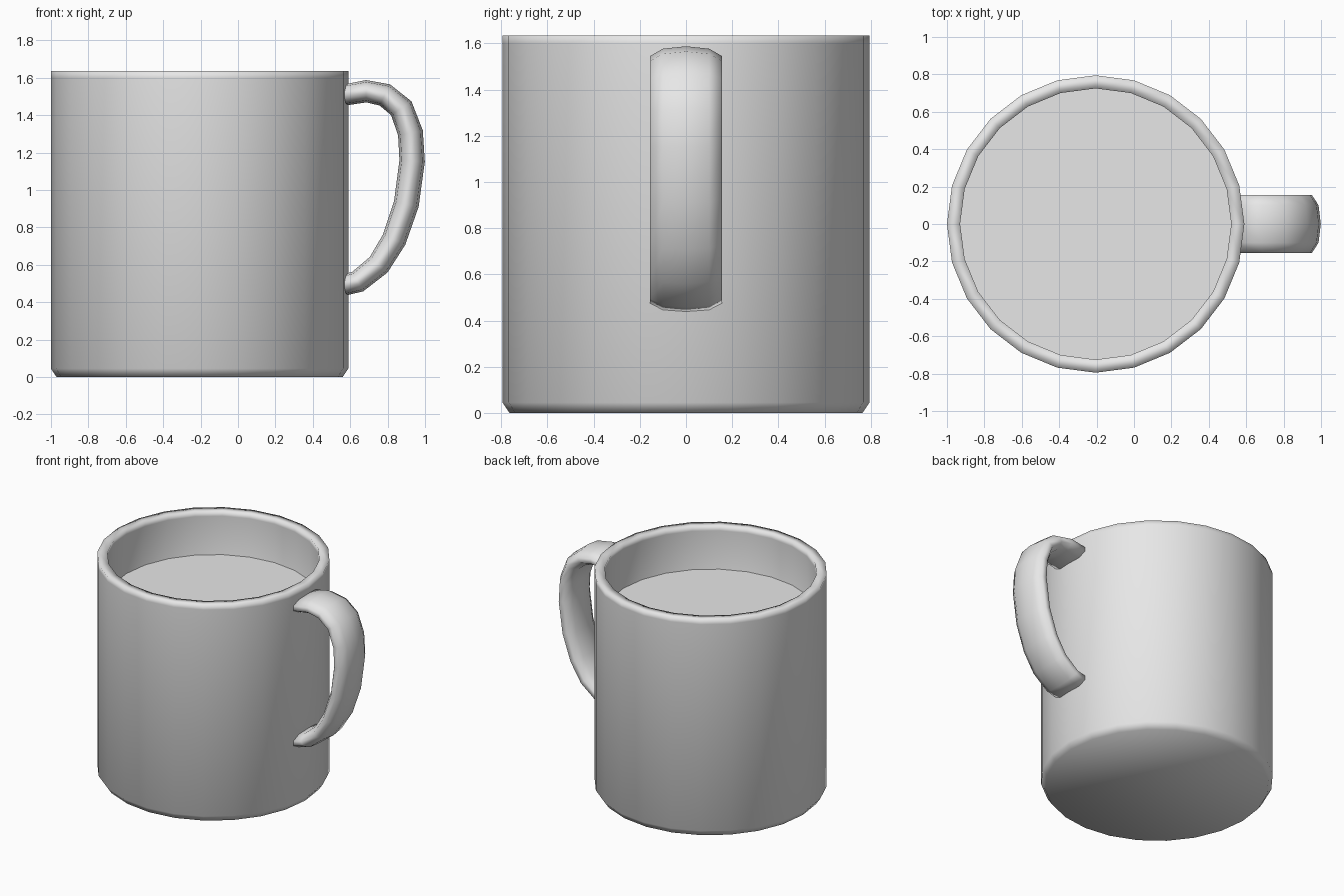
import bpy, bmesh
from math import cos, sin, tau
from mathutils import Vector

if "Cube" in bpy.data.objects:
    bpy.data.objects.remove(bpy.data.objects["Cube"], do_unlink=True)

SIDES = 24
CENTRE_X = -0.205

grey = bpy.data.materials.new("light_grey")
grey.use_nodes = True
grey.diffuse_color = (0.8, 0.8, 0.8, 1)
grey.node_tree.nodes["Principled BSDF"].inputs["Base Color"].default_value = (0.8, 0.8, 0.8, 1)


def loft(name, rings, smooth=True):
    """Skin a list of equal closed rings and cap both ends."""
    bm = bmesh.new()
    loops = [[bm.verts.new(p) for p in ring] for ring in rings]
    n = len(loops[0])
    for a, b in zip(loops, loops[1:]):
        for i in range(n):
            j = (i + 1) % n
            bm.faces.new((a[i], a[j], b[j], b[i]))
    bm.faces.new(loops[0])
    if len(loops) > 1:
        bm.faces.new(loops[-1])
        bmesh.ops.recalc_face_normals(bm, faces=bm.faces)
    for f in bm.faces:
        f.smooth = smooth
    mesh = bpy.data.meshes.new(name)
    bm.to_mesh(mesh)
    bm.free()
    mesh.materials.append(grey)
    obj = bpy.data.objects.new(name, mesh)
    bpy.context.collection.objects.link(obj)
    return obj


def circle(radius, z):
    return [(CENTRE_X + radius * cos(tau * i / SIDES), radius * sin(tau * i / SIDES), z)
            for i in range(SIDES)]


# Mug body: chamfered foot, wall, rim, inner wall, inner floor
profile = [(0.765, 0), (0.795, 0.045), (0.795, 1.6), (0.795, 1.635),
           (0.725, 1.635), (0.725, 1.6), (0.725, 0.1)]
loft("mug_body", [circle(r, z) for r, z in profile])

# Drink surface
loft("drink_surface", [circle(0.725, 1.31)], smooth=False)

# Handle: flat rounded section swept along a curved path in the xz plane
path = [(0.555, 1.505), (0.685, 1.528), (0.785, 1.508), (0.873, 1.437), (0.922, 1.305),
        (0.931, 1.155), (0.9, 0.925), (0.835, 0.735), (0.752, 0.6), (0.64, 0.51), (0.555, 0.488)]
half = [(0.155, 0.3), (0.1, 0.82), (0, 1), (-0.1, 0.82), (-0.155, 0.3)]
section = half + [(-y, -t) for y, t in half]
points = [Vector((x, 0, z)) for x, z in path]
rings = []
for i, p in enumerate(points):
    along = (points[min(i + 1, len(points) - 1)] - points[max(i - 1, 0)]).normalized()
    out = Vector((-along.z, 0, along.x))
    thick = 0.056 + 0.012 * sin(tau / 2 * i / (len(points) - 1))
    rings.append([p + out * t * thick + Vector((0, y, 0)) for y, t in section])
loft("handle", rings)
